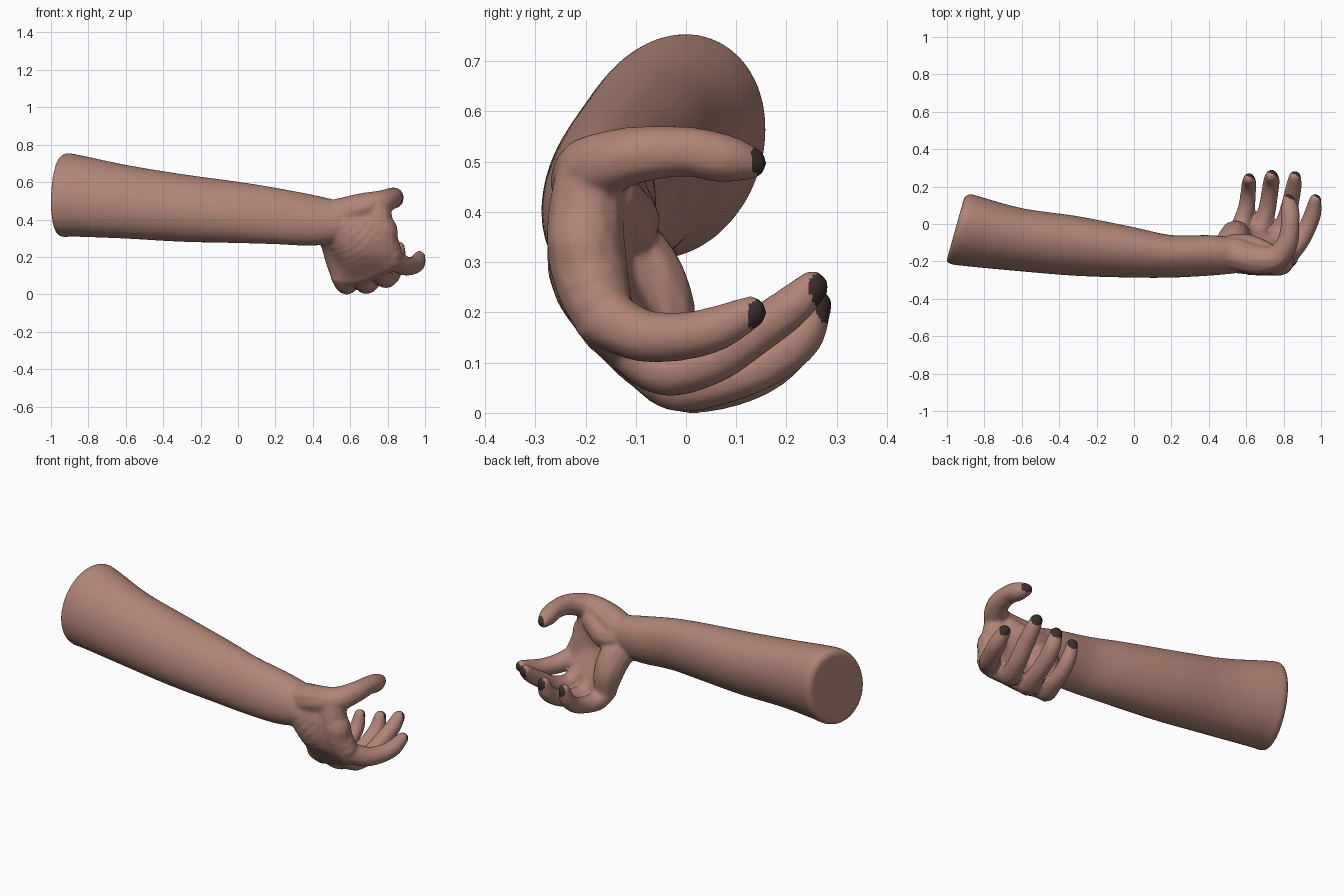
import bpy, bmesh, math
from mathutils import Vector, Matrix


def material(name, rgb):
    m = bpy.data.materials.new(name)
    m.diffuse_color = (*rgb, 1)
    return m


bm = bmesh.new()


def spline(pts, steps):
    """Catmull-Rom samples through points of any size."""
    v = [Vector(p) for p in pts]
    v = [v[0] * 2 - v[1]] + v + [v[-1] * 2 - v[-2]]
    out = []
    for a, b, c, d in zip(v, v[1:], v[2:], v[3:]):
        for i in range(steps):
            t = i / steps
            out.append(0.5 * (2 * b + (c - a) * t + (2 * a - 5 * b + 4 * c - d) * t * t
                              + (3 * b - a - 3 * c + d) * t ** 3))
    return out + [v[-2]]


def limb(pts, steps=6):
    """Tapered round limb: a close row of balls, fused later by the remesh."""
    for x, y, z, r in spline(pts, steps):
        bmesh.ops.create_icosphere(bm, subdivisions=2, radius=r * 1.03,
                                   matrix=Matrix.Translation((x, y, z)))


# Forearm: lofted ellipses (x, centre y, centre z, half width, half height, slant)
sections = [
    (-0.955, -0.027, 0.528, 0.168, 0.203, 0.28),
    (-0.930, -0.027, 0.530, 0.184, 0.223, 0.28),
    (-0.860, -0.040, 0.527, 0.183, 0.219, 0.22),
    (-0.600, -0.085, 0.495, 0.166, 0.197, 0.05),
    (-0.300, -0.118, 0.462, 0.158, 0.181, 0),
    (0.000, -0.152, 0.438, 0.133, 0.164, 0),
    (0.200, -0.173, 0.419, 0.112, 0.151, 0),
    (0.400, -0.168, 0.396, 0.107, 0.136, 0),
    (0.540, -0.168, 0.390, 0.095, 0.110, 0)]
N = 48
rings = []
for x, cy, cz, ry, rz, slant in spline(sections, 4):
    ring = []
    for i in range(N):
        a = 2 * math.pi * i / N
        dz = rz * math.sin(a)
        dy = ry * math.cos(a) + 0.13 * dz
        ring.append(bm.verts.new((x + slant * dy, cy + dy, cz + dz)))
    rings.append(ring)
for r0, r1 in zip(rings, rings[1:]):
    for i in range(N):
        j = (i + 1) % N
        bm.faces.new((r0[i], r0[j], r1[j], r1[i]))
bm.faces.new(rings[0][::-1])
bm.faces.new(rings[-1])
bmesh.ops.recalc_face_normals(bm, faces=bm.faces)

# Palm: a dense fan swept from the wrist across all four knuckles
wrist = (0.52, -0.170, 0.38, 0.088)
middles = [(0.565, -0.100, 0.22, 0.074), (0.60, -0.155, 0.235, 0.076),
           (0.65, -0.185, 0.26, 0.078), (0.70, -0.198, 0.29, 0.078),
           (0.755, -0.202, 0.36, 0.075)]
knuckles = [(0.555, -0.055, 0.10, 0.058), (0.65, -0.085, 0.11, 0.060),
            (0.74, -0.125, 0.15, 0.061), (0.82, -0.165, 0.19, 0.060),
            (0.785, -0.195, 0.29, 0.072)]
for m, k in zip(spline(middles, 3), spline(knuckles, 3)):
    limb([wrist, m, k], 5)
# Heel of the hand, ball of the thumb and web under the thumb
limb([(0.49, -0.165, 0.36, 0.085), (0.525, -0.100, 0.285, 0.086),
      (0.542, -0.062, 0.205, 0.080), (0.555, -0.050, 0.10, 0.058)])
limb([(0.53, -0.140, 0.39, 0.085), (0.61, -0.130, 0.385, 0.075), (0.70, -0.165, 0.43, 0.072)])
limb([(0.745, -0.190, 0.475, 0.070), (0.755, -0.200, 0.38, 0.076),
      (0.78, -0.192, 0.28, 0.076), (0.82, -0.165, 0.19, 0.060)])

# Digits: knuckle to tip, with the direction and size of the nail
digits = [
    ([(0.54, -0.160, 0.425, 0.088), (0.66, -0.190, 0.460, 0.080), (0.76, -0.180, 0.487, 0.068),
      (0.82, -0.100, 0.513, 0.057), (0.835, 0.000, 0.520, 0.050), (0.835, 0.070, 0.508, 0.049),
      (0.825, 0.128, 0.498, 0.033)], (0.50, 0.85, 0.15), 0.033),
    ([(0.82, -0.165, 0.190, 0.060), (0.885, -0.090, 0.155, 0.053), (0.93, -0.010, 0.152, 0.048),
      (0.957, 0.060, 0.168, 0.045), (0.969, 0.128, 0.200, 0.033)], (0.58, 0.78, -0.2), 0.035),
    ([(0.74, -0.125, 0.150, 0.060), (0.785, -0.045, 0.087, 0.053), (0.82, 0.050, 0.104, 0.048),
      (0.84, 0.130, 0.155, 0.046), (0.855, 0.205, 0.208, 0.042), (0.86, 0.251, 0.250, 0.033)],
     (0.48, 0.86, -0.1), 0.038),
    ([(0.65, -0.085, 0.110, 0.058), (0.68, -0.020, 0.057, 0.054), (0.71, 0.070, 0.064, 0.048),
      (0.725, 0.160, 0.098, 0.046), (0.735, 0.228, 0.150, 0.044), (0.735, 0.258, 0.215, 0.033)],
     (0.45, 0.88, -0.05), 0.038),
    ([(0.555, -0.055, 0.100, 0.060), (0.575, -0.005, 0.054, 0.053), (0.60, 0.080, 0.055, 0.046),
      (0.61, 0.160, 0.084, 0.042), (0.615, 0.215, 0.135, 0.040), (0.615, 0.242, 0.200, 0.031)],
     (0.40, 0.90, -0.05), 0.035)]
for pts, _, _ in digits:
    limb(pts)

mesh = bpy.data.meshes.new("arm_and_hand")
bm.to_mesh(mesh)
bm.free()
arm = bpy.data.objects.new("arm_and_hand", mesh)
bpy.context.collection.objects.link(arm)
bpy.context.view_layer.objects.active = arm
arm.select_set(True)

# Fuse everything into one skin and soften it
rm = arm.modifiers.new("fuse", 'REMESH')
rm.mode = 'VOXEL'
rm.voxel_size = 0.008
sm = arm.modifiers.new("soften", 'SMOOTH')
sm.factor = 0.5
sm.iterations = 8
for name in ("fuse", "soften"):
    bpy.ops.object.modifier_apply(modifier=name)

# Colours: skin everywhere, dark nails on the faces round each nail centre
arm.data.materials.clear()
arm.data.materials.append(material("brown_skin", (0.435, 0.232, 0.182)))
arm.data.materials.append(material("dark_nail", (0.045, 0.028, 0.024)))
nails = []
for pts, direction, size in digits:
    d = Vector(direction).normalized()
    nails.append((Vector(pts[-1][:3]) + d * pts[-1][3], d, size))
for p in arm.data.polygons:
    p.material_index = int(any((p.center - c).length < s and p.normal.dot(d) > 0.2
                               for c, d, s in nails))
bpy.ops.object.shade_smooth_by_angle(angle=math.radians(40))
